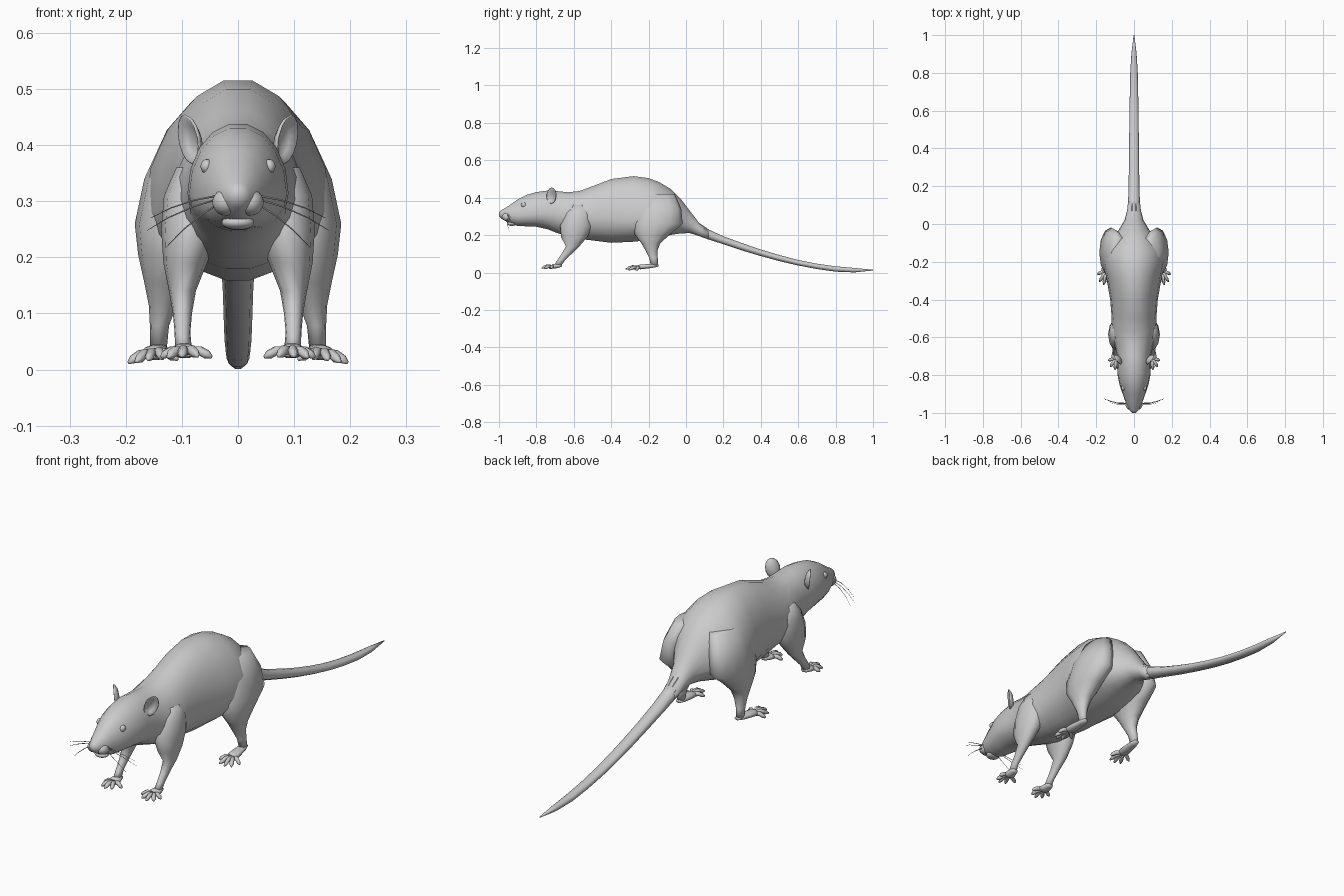
import bpy, bmesh
from math import sin, cos, pi
from mathutils import Vector as V


def ring(c, u, v, n, v2=None):
    """Closed loop round c; v2 gives the lower half its own height."""
    out = []
    for i in range(n):
        a = 2 * pi * i / n
        s = sin(a)
        out.append(V(c) + V(u) * cos(a) + V(v if s >= 0 or v2 is None else v2) * s)
    return out


def skin(bm, rings):
    """Join rings with quads and cap both ends."""
    loops = [[bm.verts.new(p) for p in r] for r in rings]
    n = len(loops[0])
    for a, b in zip(loops, loops[1:]):
        for i in range(n):
            j = (i + 1) % n
            bm.faces.new((a[i], a[j], b[j], b[i]))
    bm.faces.new(loops[0][::-1])
    bm.faces.new(loops[-1])


def finish(name, bm, mirror=False):
    bmesh.ops.recalc_face_normals(bm, faces=bm.faces)
    me = bpy.data.meshes.new(name)
    bm.to_mesh(me)
    bm.free()
    for p in me.polygons:
        p.use_smooth = True
    ob = bpy.data.objects.new(name, me)
    bpy.context.collection.objects.link(ob)
    if mirror:
        m = ob.modifiers.new("Mirror", 'MIRROR')
        m.use_mirror_merge = False
    return ob


def profile(name, table, n):
    """Loft along y from rows of (y, bottom, top, half width, height of widest point)."""
    bm = bmesh.new()
    skin(bm, [ring((0, y, zc), (w, 0, 0), (0, 0, t - zc), n, (0, 0, zc - b))
              for y, b, t, w, zc in table])
    return finish(name, bm)


def tube(bm, pts, radii, n, flat=1.0):
    """Round tube through points."""
    pts = [V(p) for p in pts]
    rings = []
    for i, p in enumerate(pts):
        d = (pts[min(i + 1, len(pts) - 1)] - pts[max(i - 1, 0)]).normalized()
        u = d.cross(V((0, 0, 1))).normalized()
        rings.append(ring(p, u * radii[i], u.cross(d) * radii[i] * flat, n))
    skin(bm, rings)


def ball(name, c, size, mirror=False):
    bm = bmesh.new()
    bmesh.ops.create_uvsphere(bm, u_segments=14, v_segments=9, radius=1)
    bmesh.ops.scale(bm, vec=size, verts=bm.verts)
    bmesh.ops.translate(bm, vec=c, verts=bm.verts)
    return finish(name, bm, mirror)


# Head and body in one loft
profile("body", [
    (-1.0, .302, .322, .010, .312), (-.988, .288, .333, .022, .310),
    (-.95, .266, .356, .042, .305), (-.90, .248, .392, .060, .303),
    (-.85, .246, .418, .077, .308), (-.80, .244, .432, .087, .312),
    (-.74, .230, .440, .090, .315), (-.69, .210, .437, .090, .310),
    (-.63, .190, .431, .105, .300), (-.57, .178, .438, .122, .290),
    (-.50, .170, .464, .118, .290), (-.40, .157, .503, .126, .290),
    (-.28, .163, .519, .147, .280), (-.20, .172, .508, .166, .280),
    (-.14, .185, .485, .160, .280), (-.08, .200, .448, .125, .280),
    (-.03, .208, .398, .080, .280), (.02, .210, .332, .050, .265),
    (.07, .194, .266, .037, .230), (.12, .176, .232, .031, .204)], 18)

# Tail
profile("tail", [
    (.05, .202, .280, .038, .240), (.12, .176, .232, .031, .204),
    (.20, .150, .195, .029, .172), (.30, .117, .158, .027, .138),
    (.40, .087, .124, .026, .106), (.50, .060, .094, .025, .077),
    (.60, .037, .068, .024, .052), (.70, .018, .048, .022, .033),
    (.80, .004, .034, .020, .019), (.90, .000, .025, .014, .014),
    (1.0, .011, .015, .002, .013)], 10)


def leg(name, rows):
    """Loft of level ellipses: (x, y, z, half width, half depth)."""
    bm = bmesh.new()
    skin(bm, [ring((x, y, z), (rx, 0, 0), (0, ry, 0), 12) for x, y, z, rx, ry in rows])
    finish(name, bm, True)


# Legs
leg("front_leg", [
    (.070, -.57, .36, .040, .05), (.078, -.575, .31, .054, .075),
    (.084, -.585, .25, .053, .088), (.094, -.598, .19, .039, .07),
    (.099, -.606, .14, .024, .036), (.099, -.638, .10, .017, .027),
    (.099, -.668, .066, .014, .021), (.097, -.688, .035, .015, .02)])
leg("hind_leg", [
    (.085, -.14, .42, .045, .08), (.110, -.145, .34, .057, .12),
    (.122, -.15, .26, .062, .132), (.126, -.18, .205, .052, .095),
    (.131, -.188, .155, .036, .05), (.134, -.184, .115, .025, .031),
    (.140, -.174, .078, .017, .023), (.142, -.168, .036, .015, .02)])


def foot(name, heel, palm, tips, r):
    """Flattened sole with spread toes."""
    bm = bmesh.new()
    h, p = V(heel), V(palm)
    tube(bm, [h, h.lerp(p, .25), h.lerp(p, .7), p, p + (p - h) * .25],
         [r * .5, r * .8, r, r * 1.05, r * .5], 10, .55)
    for t in tips:
        t = V(t)
        start = p.lerp(t, .12)
        mid = start.lerp(t, .5) + V((0, 0, .007))
        tube(bm, [start, mid, mid.lerp(t, .6), t], [.010, .009, .0085, .003], 6)
    finish(name, bm, True)


# Feet
foot("front_foot", (.098, -.665, .038), (.095, -.71, .033),
     [(.047, -.728, .022), (.072, -.762, .024), (.100, -.772, .024),
      (.125, -.756, .022), (.137, -.722, .022)], .023)
foot("hind_foot", (.140, -.148, .038), (.148, -.245, .03),
     [(.108, -.283, .018), (.134, -.318, .02), (.160, -.322, .018),
      (.182, -.306, .014), (.195, -.266, .012)], .023)

# Ears: cupped discs facing forward and outward
up = V((.22, .15, 1)).normalized()
wide = V((.55, .8, 0)).normalized()
wide = (wide - up * wide.dot(up)).normalized()
face = wide.cross(up)
bm = bmesh.new()
skin(bm, [ring(V((.086, -.718, .411)) + face * d - up * (1 - s) * .012,
               wide * .031 * s, up * .045 * s, 14)
          for s, d in [(.15, -.016), (.6, -.013), (.9, -.004), (1, .003),
                       (.93, .004), (.6, -.006), (.15, -.01)]])
finish("ear", bm, True)

# Face details
ball("eye", (.056, -.868, .362), (.011, .014, .013), True)
ball("nose", (0, -.984, .315), (.014, .014, .011))
ball("muzzle_pad", (.022, -.952, .298), (.024, .032, .024), True)
ball("lower_lip", (0, -.932, .262), (.030, .026, .013))

# Whiskers
bm = bmesh.new()
for root, end in [((.036, -.952, .310), (.156, -.928, .270)),
                  ((.036, -.948, .304), (.162, -.924, .248)),
                  ((.034, -.950, .296), (.128, -.945, .218))]:
    a, b = V(root), V(end)
    tube(bm, [a, a.lerp(b, .35) + V((0, -.008, .006)),
              a.lerp(b, .7) + V((0, -.006, .006)), b],
         [.0016, .0014, .001, .0004], 4)
finish("whiskers", bm, True)
